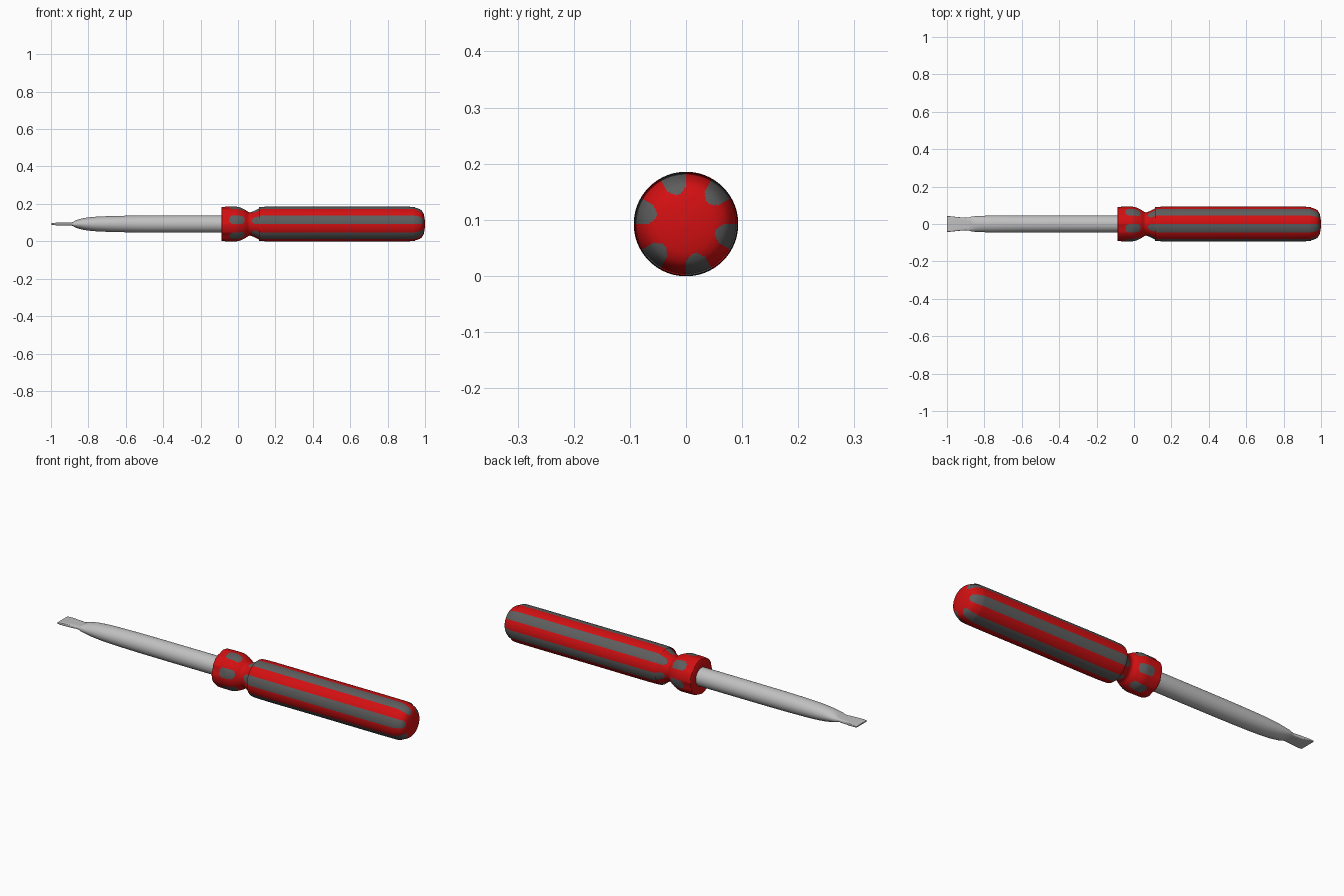
import bpy
import bmesh
import math
from mathutils import Vector

cube = bpy.data.objects.get("Cube")
if cube:
    bpy.data.objects.remove(cube, do_unlink=True)

AXIS_Z = 0.0925


def material(name, color, rough):
    m = bpy.data.materials.new(name)
    m.use_nodes = True
    m.diffuse_color = (*color, 1)
    bsdf = m.node_tree.nodes["Principled BSDF"]
    bsdf.inputs["Base Color"].default_value = (*color, 1)
    bsdf.inputs["Roughness"].default_value = rough
    return m


red = material("red plastic", (0.65, 0.005, 0.006), 0.5)
grey = material("dark grey rubber", (0.11, 0.11, 0.11), 0.5)
steel = material("steel", (0.53, 0.53, 0.53), 0.5)


def spline(points, steps):
    """Smooth curve through the points (Catmull-Rom)."""
    pts = [Vector(p) for p in points]
    pts = [2 * pts[0] - pts[1]] + pts + [2 * pts[-1] - pts[-2]]
    out = []
    for a, b, c, d in zip(pts, pts[1:], pts[2:], pts[3:]):
        for i in range(steps):
            t = i / steps
            out.append(0.5 * (2 * b + (c - a) * t + (2 * a - 5 * b + 4 * c - d) * t * t
                              + (3 * b - a - 3 * c + d) * t ** 3))
    return out + [pts[-2]]


def loft(name, sections, sides, point, materials, pick=None):
    """Skin closed rings along x; pick(ring, side) gives the material index."""
    bm = bmesh.new()
    rings = []
    for s in sections:
        ring = [bm.verts.new(point(s, math.tau * k / sides)) for k in range(sides)]
        rings.append(ring)
    for i, (a, b) in enumerate(zip(rings, rings[1:])):
        for k in range(sides):
            n = (k + 1) % sides
            f = bm.faces.new((a[k], a[n], b[n], b[k]))
            if pick:
                f.material_index = pick(i, k)
    bm.faces.new(rings[0])
    bm.faces.new(rings[-1])
    bmesh.ops.recalc_face_normals(bm, faces=bm.faces)
    mesh = bpy.data.meshes.new(name)
    bm.to_mesh(mesh)
    bm.free()
    for m in materials:
        mesh.materials.append(m)
    ob = bpy.data.objects.new(name, mesh)
    bpy.context.collection.objects.link(ob)
    bpy.ops.object.select_all(action="DESELECT")
    ob.select_set(True)
    bpy.context.view_layer.objects.active = ob
    bpy.ops.object.shade_smooth_by_angle(angle=math.radians(40))
    return ob


# Handle: collar, waist, long grip and domed end
profile = spline([(-0.088, 0.086), (-0.082, 0.0915), (-0.04, 0.0925), (0.0, 0.0915),
                  (0.035, 0.078), (0.06, 0.063), (0.085, 0.069), (0.115, 0.084),
                  (0.15, 0.0925), (0.5, 0.0925), (0.9, 0.0925), (0.945, 0.088),
                  (0.975, 0.077), (0.99, 0.06), (0.997, 0.035), (1.0, 0.006)], 8)
profile = [Vector((-0.088, 0.03))] + profile

# Distance along the profile, used to round the stripe ends
travel = [0.0]
for p, q in zip(profile, profile[1:]):
    travel.append(travel[-1] + (q - p).length)


def travel_at(x):
    i = min(range(1, len(profile)), key=lambda j: abs(profile[j].x - x))
    return travel[i]


STRIPES = [(travel_at(-0.045), travel_at(0.036)), (travel_at(0.075), travel_at(0.992))]
SIDES = 120
ROUND = 0.02


def handle_point(p, a):
    # shallow flutes at the open edge of the collar
    fade = max(0.0, min(1.0, (0.0 - p.x) / 0.06))
    r = p.y - 0.004 * fade * max(0.0, math.cos(6 * (a - math.pi / 4)))
    return (p.x, r * math.cos(a), AXIS_Z + r * math.sin(a))


def stripe(i, k):
    s = (travel[i] + travel[i + 1]) / 2
    off = abs((k + 0.5) * 360 / SIDES % 60 - 45)
    for start, end in STRIPES:
        if start < s < end:
            t = max(0.0, 1 - min(s - start, end - s) / ROUND)
            return int(off < 15.1 * math.sqrt(1 - t * t))
    return 0


loft("handle", profile, SIDES, handle_point, [red, grey], stripe)

# Shaft flattening into the blade: x, half width, half thickness, squareness
shaft = spline([(-0.9, 0.034, 0.009, 4), (-0.885, 0.035, 0.010, 3.5),
                (-0.87, 0.039, 0.018, 2.5), (-0.845, 0.042, 0.027, 2),
                (-0.8, 0.044, 0.035, 2), (-0.72, 0.046, 0.041, 2),
                (-0.55, 0.046, 0.045, 2), (-0.3, 0.046, 0.046, 2),
                (-0.06, 0.046, 0.046, 2)], 5)
blade = [Vector(v) for v in [(-1.0, 0.042, 0.003, 6), (-0.985, 0.042, 0.006, 6),
                             (-0.96, 0.039, 0.008, 6), (-0.93, 0.036, 0.009, 5)]]


def shaft_point(s, a):
    def power(v):
        return math.copysign(abs(v) ** (2 / s[3]), v)
    return (s[0], s[1] * power(math.cos(a)), AXIS_Z + s[2] * power(math.sin(a)))


loft("shaft_and_blade", blade + shaft, 48, shaft_point, [steel])
